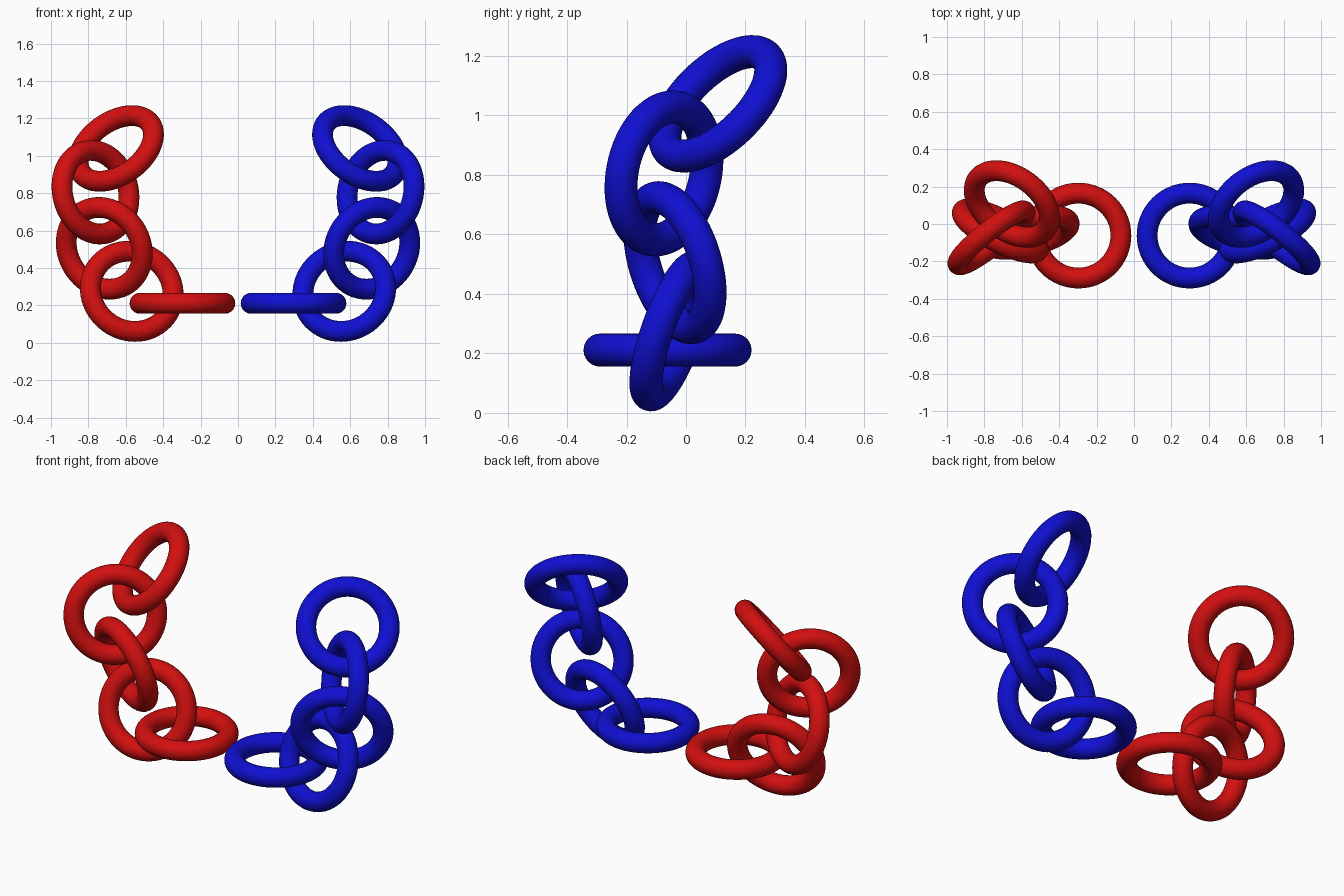
import bpy
from mathutils import Vector

if "Cube" in bpy.data.objects:
    bpy.data.objects.remove(bpy.data.objects["Cube"])

RING_RADIUS, TUBE_RADIUS = 0.227, 0.0555


def make_material(name, color):
    mat = bpy.data.materials.new(name)
    mat.diffuse_color = (*color, 1)
    mat.use_nodes = True
    mat.node_tree.nodes["Principled BSDF"].inputs["Base Color"].default_value = mat.diffuse_color
    return mat


# One chain: name, ring centre, ring axis (right-hand side, mirrored for the left)
LINKS = [
    ("flat_link", (0.297, -0.062, 0.211), (0, 0, 1)),
    ("lower_link", (0.568, -0.045, 0.275), (0.22, 0.92, -0.33)),
    ("middle_link", (0.715, -0.037, 0.505), (-0.443, 0.855, 0.271)),
    ("upper_link", (0.762, -0.074, 0.805), (0.613, 0.771, -0.17)),
    ("top_link", (0.653, 0.107, 1.039), (-0.463, 0.62, -0.634)),
]


def make_link(name, centre, axis, mat):
    rotation = Vector(axis).to_track_quat('Z', 'Y').to_euler()
    bpy.ops.mesh.primitive_torus_add(
        major_radius=RING_RADIUS, minor_radius=TUBE_RADIUS,
        major_segments=64, minor_segments=24,
        location=centre, rotation=rotation)
    link = bpy.context.object
    link.name = name
    link.data.materials.append(mat)
    bpy.ops.object.shade_smooth()


# Blue chain on the right, red mirrored chain on the left
blue = make_material("blue", (0.005, 0.005, 0.65))
red = make_material("red", (0.65, 0.005, 0.005))
for side, sign, mat in (("right", 1, blue), ("left", -1, red)):
    for name, (x, y, z), (nx, ny, nz) in LINKS:
        make_link(f"{side}_{name}", (sign * x, y, z), (sign * nx, ny, nz), mat)
